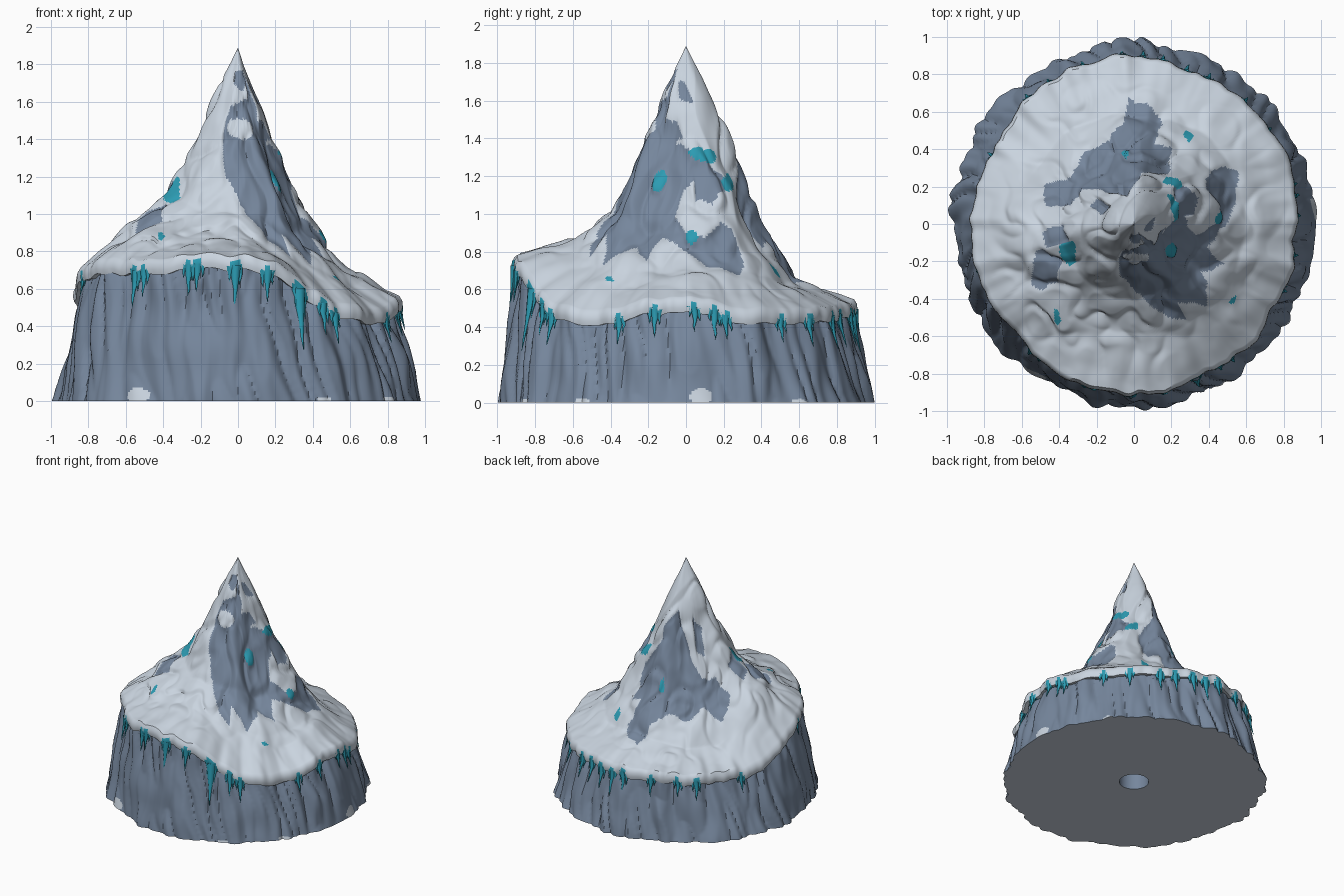
import bpy, bmesh, math, random
from mathutils import Vector, noise

if "Cube" in bpy.data.objects:
    bpy.data.objects.remove(bpy.data.objects["Cube"])

random.seed(4)
N = 400
PEAK = 1.89


def material(name, c):
    m = bpy.data.materials.new(name)
    m.diffuse_color = (*c, 1)
    m.use_nodes = True
    m.node_tree.nodes["Principled BSDF"].inputs["Base Color"].default_value = m.diffuse_color
    return m


SNOW = material("snow", (0.59, 0.66, 0.74))
ROCK = material("blue rock", (0.18, 0.24, 0.335))
ICE = material("ice", (0.025, 0.33, 0.45))

# Lower edge of the snow every 15 degrees, counterclockwise from +x
RIM_Z = [.48, .44, .42, .42, .43, .44, .45, .45, .44, .43, .42, .43,
         .54, .63, .67, .68, .67, .70, .70, .65, .49, .42, .41, .46]
# Every 30 degrees: rim radius, then heights at radius .6, .4, .25, .12
SLOPES = [(.87, .70, .93, 1.22, 1.58), (.88, .70, 1.02, 1.30, 1.61),
          (.88, .64, .92, 1.27, 1.62), (.89, .66, .99, 1.42, 1.65),
          (.89, .62, .86, 1.26, 1.61), (.84, .62, .89, 1.24, 1.61),
          (.87, .93, 1.08, 1.36, 1.65), (.86, .94, 1.10, 1.36, 1.65),
          (.88, .88, 1.02, 1.33, 1.62), (.91, .87, 1.00, 1.40, 1.66),
          (.89, .76, 1.00, 1.37, 1.64), (.87, .69, .90, 1.19, 1.57)]
KNOTS = [.6, .4, .25, .12]

# Bare rock outlines on the snow: front (x,z), right (y,z) and top (x,y)
FRONT_ROCK = [[(.07, 1.62), (-.05, 1.56), (-.1, 1.38), (-.07, 1.18), (.04, 1.0), (.2, .85), (.34, .75),
               (.5, .72), (.5, .9), (.4, 1.2), (.2, 1.5)],
              [(-.03, 1.68), (.03, 1.66), (.05, 1.77), (-.02, 1.76)],
              [(-.58, .88), (-.42, .97), (-.4, 1.06), (-.55, .98)]]
RIGHT_ROCK = [[(-.06, 1.74), (-.1, 1.56), (-.13, 1.42), (-.05, 1.35), (.1, 1.3), (.19, 1.22), (.22, 1.13),
               (.15, 1.03), (.06, 1.07), (.04, 1.17), (-.03, 1.12), (-.06, .98), (.0, .88), (.1, .87),
               (.18, .95), (.24, .92),
               (.3, .8), (.29, .68), (.1, .73), (-.05, .84), (-.13, .87), (-.22, .75), (-.28, .84),
               (-.45, .74), (-.42, 1.0), (-.4, 1.5)],
              [(-.05, 1.6), (.04, 1.58), (0, 1.7), (-.04, 1.71)],
              [(-.14, 1.4), (-.02, 1.37), (-.05, 1.47), (-.12, 1.5)]]
TOP_ROCK = [[(-.5, .22), (-.48, .1), (-.36, .1), (-.28, .2), (-.15, .2), (-.04, .17), (.05, .28), (.2, .28),
             (.22, .42), (.12, .44), (.16, .55), (.1, .64), (-.02, .69), (-.05, .56), (-.14, .47),
             (-.28, .4), (-.34, .27)],
            [(-.26, .1), (-.2, .05), (-.14, .1), (-.2, .16)],
            [(-.52, -.04), (-.46, -.2), (-.36, -.1), (-.4, 0)]]
FRONT_SNOW = (0.02, 1.46, .08, .05)
# Ice spots on the right (y,z), front (x,z) and back (x,y): centre and half sizes
RIGHT_ICE = [(.09, 1.31, .08, .035), (-.15, 1.17, .04, .05), (.23, 1.17, .03, .06),
             (.03, .87, .04, .035), (-.42, .66, .02, .02)]
FRONT_ICE = [(-.37, 1.13, .04, .07), (-.41, .88, .02, .02)]
BACK_ICE = [(.3, .46, .03, .04), (-.05, .4, .02, .02)]
# Icicles: angle, length
ICICLES = [(197, .08), (231, .17), (235, .12), (253, .14), (256, .12), (269, .2), (280, .14), (292, .3),
           (301, .14), (306, .14), (336, .11), (349, .12), (3, .1), (10, .13), (14, .1), (35, .1),
           (48, .12), (63, .15), (71, .15), (80, .15), (87, .17), (94, .14), (108, .12), (121, .1),
           (130, .12), (154, .1)]


def around(vals, a):
    """Smooth periodic interpolation over the full circle."""
    n = len(vals)
    f = (a / math.tau) % 1 * n
    i = int(f)
    t = f - i
    p, q, r, s = (vals[(i + k) % n] for k in (-1, 0, 1, 2))
    return q + .5 * t * (r - p + t * (2 * p - 5 * q + 4 * r - s + t * (3 * (q - r) + s - p)))


def nz(x, y, z):
    return noise.noise(Vector((x, y, z)))


def inside(poly, x, y):
    hit = False
    for (x1, y1), (x2, y2) in zip(poly, poly[1:] + poly[:1]):
        if (y1 > y) != (y2 > y) and x < (x2 - x1) * (y - y1) / (y2 - y1) + x1:
            hit = not hit
    return hit


def in_spot(s, x, y):
    return ((x - s[0]) / s[2]) ** 2 + ((y - s[1]) / s[3]) ** 2 < 1


def cover(p):
    """Surface kind on the slopes: 0 snow, 1 rock, 2 ice."""
    x = p.x + .02 * nz(p.x * 9, p.y * 9, p.z * 9)
    y = p.y + .02 * nz(p.y * 9, p.z * 9, p.x * 9 + 7)
    z = p.z + .02 * nz(p.z * 9, p.x * 9, p.y * 9 + 3)
    d = math.degrees(math.atan2(p.y, p.x))
    if -62 < d < 55:
        u, v, polys, ice = y, z, RIGHT_ROCK, RIGHT_ICE
    elif -165 < d <= -62:
        u, v, polys, ice = x, z, FRONT_ROCK, FRONT_ICE
        if in_spot(FRONT_SNOW, u, v):
            return 0
    else:
        u, v, polys, ice = x, y, TOP_ROCK, BACK_ICE
    if any(in_spot(s, u, v) for s in ice):
        return 2
    return 1 if any(inside(q, u, v) for q in polys) else 0


def loft(name, rings, mats, rule, smooth=35):
    bm = bmesh.new()
    vs = [[bm.verts.new(p) for p in ring] for ring in rings]
    n = len(rings[0])
    for i in range(len(rings) - 1):
        for j in range(n):
            k = (j + 1) % n
            quad = (vs[i][j], vs[i][k], vs[i + 1][k], vs[i + 1][j])
            f = bm.faces.new(quad)
            f.material_index = rule(i, j, sum((v.co for v in quad), Vector()) / 4)
    bmesh.ops.remove_doubles(bm, verts=bm.verts, dist=1e-5)
    finish(name, bm, mats, smooth)


def finish(name, bm, mats, smooth):
    me = bpy.data.meshes.new(name)
    bm.to_mesh(me)
    bm.free()
    for m in mats:
        me.materials.append(m)
    ob = bpy.data.objects.new(name, me)
    bpy.context.collection.objects.link(ob)
    bpy.ops.object.select_all(action='DESELECT')
    ob.select_set(True)
    bpy.context.view_layer.objects.active = ob
    bpy.ops.object.shade_smooth_by_angle(angle=math.radians(smooth))


def polar(r, a, z):
    return Vector((r * math.cos(a), r * math.sin(a), z))


ANG = [math.tau * j / N for j in range(N)]


def rim(a):
    c, s = math.cos(a), math.sin(a)
    z = around(RIM_Z, a) + .025 * nz(c * 9, s * 9, 2)
    return around([q[0] for q in SLOPES], a) + .03 * nz(c * 5, s * 5, 5) + .012 * nz(c * 14, s * 14, 1), z


RIM = [rim(a) for a in ANG]


# Rock base: leaning slabs, flat underside and a round socket
def cliff(j, t):
    a, (R, zb) = ANG[j], RIM[j]
    z = t * (zb + .04)
    b = a + .15 * z + .05 * nz(math.cos(a) * 3, math.sin(a) * 3, z * 3)
    c, s = math.cos(b), math.sin(b)
    crease = max(0, 1 - 2.6 * abs(nz(c * 4.5, s * 4.5, z * 1.1)))
    fine = max(0, 1 - 2.6 * abs(nz(c * 8 + 4, s * 8, z * 1.6 + 3)))
    r = 1.0 + (R - .012 - 1.0) * t - .03 * crease - .025 * fine + .012 * nz(c * 7, s * 7, z * 5)
    return polar(r, a, z)


rock_rings = [[Vector((0, 0, .2))] * N] + [[polar(.11, a, z) for a in ANG] for z in (.2, 0)]
rock_rings += [[cliff(j, k / 60) for j in range(N)] for k in range(61)]
BASE_SNOW = [(-.53, .03, .06, .04), (.46, .0, .04, .02)]
BASE_SNOW_R = [(.08, .03, .06, .045), (-.55, .0, .04, .025), (.6, .0, .04, .02)]


def rock_rule(i, j, p):
    if i == 2:
        return 1
    if i > 2 and p.z < .1:
        if p.y < -.5 and any(in_spot(s, p.x, p.z) for s in BASE_SNOW):
            return 1
        if p.x > .5 and any(in_spot(s, p.y, p.z) for s in BASE_SNOW_R):
            return 1
    return 0


loft("rock_base", rock_rings, [ROCK, SNOW], rock_rule, 40)


# Snow-covered peak, with bare rock set slightly below the snow
STEPS = 115


def plain(j, t):
    """Radius and height of the smooth slope."""
    a, (R, zb) = ANG[j], RIM[j]
    r = (R - .012) * (1 - t) ** 1.3
    hs = [zb + .08] + [around([q[k] for q in SLOPES], a) for k in range(1, 5)] + [PEAK]
    rs = [R - .012] + KNOTS + [0]
    c, s = math.cos(a), math.sin(a)
    fade = min(1, (1 - t) * 3) * min(1, t * 6)
    q = min(R - .012, r * (1 + .06 * fade * nz(c * 2.5, s * 2.5, r * 5)))
    for k in range(5):
        if rs[k] >= q >= rs[k + 1]:
            return r, hs[k] + (hs[k + 1] - hs[k]) * (rs[k] - q) / (rs[k] - rs[k + 1]), fade
    return r, PEAK, fade


GRID = [[plain(j, k / STEPS) for j in range(N)] for k in range(STEPS + 1)]
KIND = [[cover(polar(GRID[k][j][0], ANG[j], GRID[k][j][1])) if 2 < k < STEPS - 1 else 0
         for j in range(N)] for k in range(STEPS + 1)]
# Softened rock mask, so the step down into the rock is gentle
MASK = [[float(v == 1) for v in row] for row in KIND]
for _ in range(3):
    MASK = [[(MASK[max(k - 1, 0)][j] + MASK[min(k + 1, STEPS)][j] + MASK[k][j - 1]
              + MASK[k][(j + 1) % N]) / 4 for j in range(N)] for k in range(STEPS + 1)]


def slope(j, k):
    a = ANG[j]
    r, z, fade = GRID[k][j]
    m = MASK[k][j]
    x, y = r * math.cos(a), r * math.sin(a)
    steep = min(1, max(0, (z - .6) * 4))
    lump = .02 * nz(x * 5, y * 5, z * 3) + .008 * nz(x * 13, y * 13, z * 6)
    fold = max(0, 1 - 4 * abs(nz(x * 6 + z, y * 6, z * 2.2 + 9)))
    r += fade * ((.4 + .8 * steep) * lump - .016 * steep * fold)
    r -= fade * m * (.012 + .025 * abs(nz(x * 8, y * 8, z * 2.5)))
    z += fade * (.018 * nz(x * 7, y * 7, 4) - .01 * fold)
    return polar(max(r, 0) if k < STEPS else 0, a, z)


LIP = [(-.10, .03), (-.03, .002), (0, 0), (.006, .025), (.003, .055)]
snow_rings = [[polar(RIM[j][0] + dr, ANG[j], RIM[j][1] + dz) for j in range(N)] for dr, dz in LIP]
snow_rings += [[slope(j, k) for j in range(N)] for k in range(STEPS + 1)]


def snow_rule(i, j, p):
    if i < 5:
        d = 360 * (j + .5) / N
        near = any(abs((d - a + 180) % 360 - 180) < 1.6 + 8 * n - .5 * i for a, n in ICICLES)
        return 2 if near and i < 4 else 0
    return KIND[i - 5][j]


loft("snowy_peak", snow_rings, [SNOW, ROCK, ICE], snow_rule, 40)

# Icicles hanging from the snow edge, each with two smaller neighbours
bm = bmesh.new()


def icicle(a, length, width):
    R, zb = rim(a)
    side = Vector((-math.sin(a), math.cos(a), 0))
    out = Vector((math.cos(a), math.sin(a), 0))
    prev = None
    for t, w in ((0, 1), (.3, .75), (.55, .42), (.8, .25), (1, .04)):
        drop = (length + .03) * t
        mid = polar(R - .006 + (1 - R) * max(0, drop - .03) / zb, a, zb + .03 - drop)
        mid += side * .004 * random.uniform(-1, 1)
        ring = [bm.verts.new(mid + side * (width * w * math.cos(k * math.tau / 8))
                             + out * (.7 * width * w * math.sin(k * math.tau / 8))) for k in range(8)]
        if prev:
            for k in range(8):
                bm.faces.new((prev[k], prev[k - 1], ring[k - 1], ring[k]))
        prev = ring
    bm.faces.new(prev)


for deg, length in ICICLES:
    a = math.radians(deg)
    icicle(a, length, .016 + .06 * length)
    icicle(a + .03, length * random.uniform(.3, .55), .018)
    icicle(a - .03, length * random.uniform(.25, .5), .018)
bmesh.ops.recalc_face_normals(bm, faces=bm.faces)
finish("icicles", bm, [ICE], 50)
